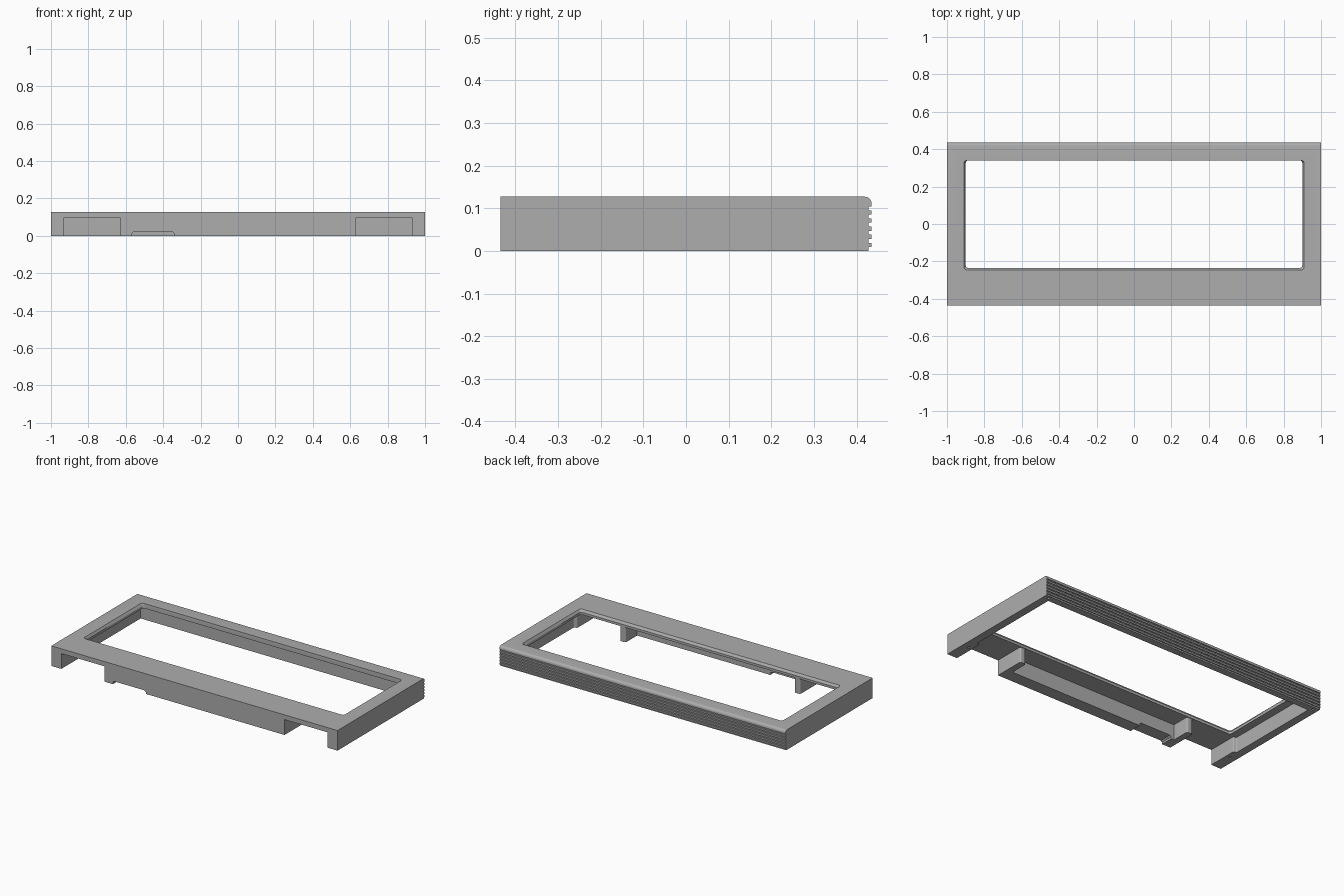
import bpy, bmesh, math
from mathutils import Vector

cube = bpy.data.objects.get("Cube")
if cube:
    bpy.data.objects.remove(cube, do_unlink=True)

grey = bpy.data.materials.new("plain grey")
grey.use_nodes = True
GREY = (0.42, 0.42, 0.42, 1)
grey.diffuse_color = GREY
grey.node_tree.nodes["Principled BSDF"].inputs["Base Color"].default_value = GREY

HEIGHT, CEILING = 0.127, 0.097
BACK, RIDGE = 0.428, 0.435


def prism(name, points, offset, round_edges=None, radius=0.01):
    """Extrude a planar outline; optionally round chosen extruded edges."""
    bm = bmesh.new()
    face = bm.faces.new([bm.verts.new(p) for p in points])
    out = bmesh.ops.extrude_face_region(bm, geom=[face])
    moved = [v for v in out["geom"] if isinstance(v, bmesh.types.BMVert)]
    bmesh.ops.translate(bm, verts=moved, vec=offset)
    if round_edges:
        along = Vector(offset).normalized()
        edges = [e for e in bm.edges
                 if abs((e.verts[0].co - e.verts[1].co).normalized().dot(along)) > 0.99
                 and round_edges(e.verts[0].co)]
        bmesh.ops.bevel(bm, geom=edges, offset=radius, segments=5,
                        profile=0.5, affect='EDGES')
    bmesh.ops.recalc_face_normals(bm, faces=bm.faces)
    mesh = bpy.data.meshes.new(name)
    bm.to_mesh(mesh)
    bm.free()
    mesh.materials.append(grey)
    obj = bpy.data.objects.new(name, mesh)
    bpy.context.collection.objects.link(obj)
    return obj


def cut(target, cutter):
    mod = target.modifiers.new("cut", 'BOOLEAN')
    mod.operation, mod.solver, mod.object = 'DIFFERENCE', 'EXACT', cutter
    bpy.context.view_layer.objects.active = target
    bpy.ops.object.modifier_apply(modifier=mod.name)
    bpy.data.objects.remove(cutter, do_unlink=True)


# Body: side profile with ridged back and rounded lip, swept across the width
profile = [(-RIDGE, HEIGHT), (-RIDGE, 0), (BACK, 0)]
for i in range(5):
    low = 0.009 + 0.019 * i
    profile += [(BACK, low), (RIDGE, low), (RIDGE, low + 0.010), (BACK, low + 0.010)]
profile += [(BACK, 0.104), (RIDGE, 0.104)]
R = 0.016
for i in range(7):
    a = math.radians(15 * i)
    profile.append((RIDGE - R + R * math.cos(a), HEIGHT - R + R * math.sin(a)))
frame = prism("bezel_frame", [(-1, y, z) for y, z in profile], (2, 0, 0))

# Hollow underside: open front pockets beside a walled centre pocket
half = [(0.95, 0.385), (0.95, -0.24), (0.93, -0.24), (0.93, -0.5), (0.63, -0.5),
        (0.63, -0.24), (0.59, -0.24), (0.59, -0.355)]
plan = half + [(-x, y) for x, y in reversed(half)]
cut(frame, prism("hollow_cutter", [(x, y, -0.1) for x, y in plan], (0, 0, 0.1 + CEILING),
                 lambda p: abs(p.y + 0.24) < 0.001, 0.009))


# Window with rounded corners and a sloped edge on the front and both sides
def window_outline(w, front, back, z):
    r, pts = 0.015, []
    corners = ((w, back, 0), (-w, back, 90), (-w, front, 180), (w, front, 270))
    for x, y, start in corners:
        cx = x - math.copysign(r, x)
        cy = y - r if y == back else y + r
        for k in range(5):
            a = math.radians(start + 22.5 * k)
            pts.append((cx + r * math.cos(a), cy + r * math.sin(a), z))
    return pts


def loft(name, rings):
    bm = bmesh.new()
    loops = [[bm.verts.new(p) for p in ring] for ring in rings]
    for a, b in zip(loops, loops[1:]):
        for i in range(len(a)):
            j = (i + 1) % len(a)
            bm.faces.new((a[i], a[j], b[j], b[i]))
    bm.faces.new(loops[0])
    bm.faces.new(loops[-1])
    bmesh.ops.recalc_face_normals(bm, faces=bm.faces)
    mesh = bpy.data.meshes.new(name)
    bm.to_mesh(mesh)
    bm.free()
    mesh.materials.append(grey)
    obj = bpy.data.objects.new(name, mesh)
    bpy.context.collection.objects.link(obj)
    return obj


cut(frame, loft("window_cutter", [
    window_outline(0.90, -0.235, 0.34, 0.05),
    window_outline(0.90, -0.235, 0.34, 0.112),
    window_outline(0.91, -0.245, 0.34, HEIGHT),
    window_outline(0.91, -0.245, 0.34, 0.2)]))

# Shallow slot under the front wall
slot = [(-0.57, -0.05), (-0.57, 0.012), (-0.56, 0.02), (-0.35, 0.02),
        (-0.34, 0.012), (-0.34, -0.05)]
cut(frame, prism("slot_cutter", [(x, -0.5, z) for x, z in slot], (0, 0.2, 0)))

# Small blind fixing holes in the bottom rim
for x, y in ((0, 0.407), (0.968, 0.407), (-0.968, 0.407), (0.955, -0.3), (-0.955, -0.3)):
    ring = [(x + 0.008 * math.cos(math.tau * k / 12),
             y + 0.008 * math.sin(math.tau * k / 12), -0.02) for k in range(12)]
    cut(frame, prism("hole_cutter", ring, (0, 0, 0.06)))

# Smooth the rounded parts and keep the edges crisp
bpy.ops.object.select_all(action='DESELECT')
frame.select_set(True)
bpy.context.view_layer.objects.active = frame
bpy.ops.object.shade_smooth_by_angle(angle=math.radians(30))
